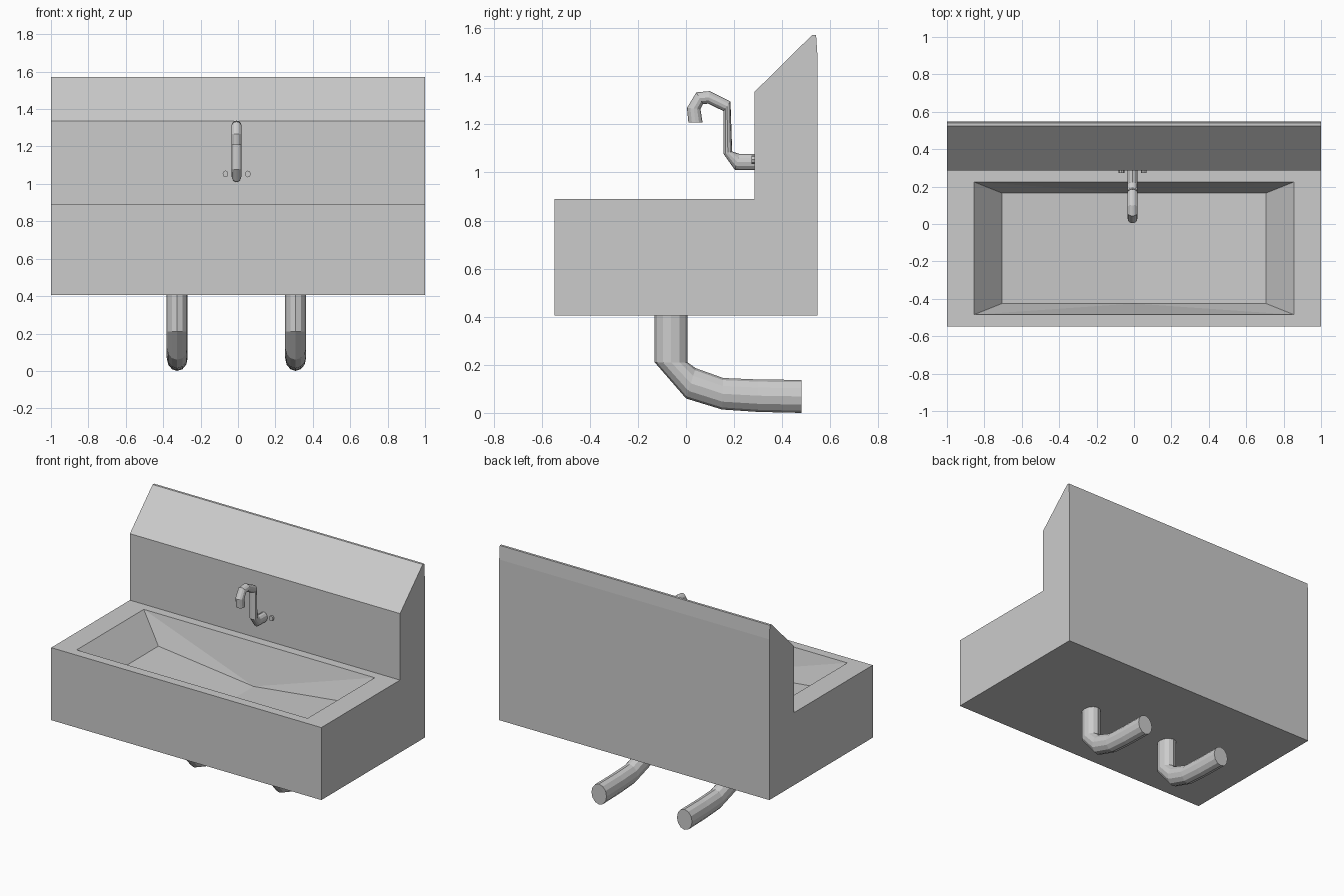
import bpy, bmesh, math
from mathutils import Vector

if "Cube" in bpy.data.objects:
    bpy.data.objects.remove(bpy.data.objects["Cube"], do_unlink=True)

# One plain grey for everything
grey = bpy.data.materials.new("light_grey")
grey.use_nodes = True
grey.diffuse_color = (0.6, 0.6, 0.6, 1)
grey.node_tree.nodes["Principled BSDF"].inputs["Base Color"].default_value = (0.6, 0.6, 0.6, 1)


def finish(name, bm):
    bmesh.ops.recalc_face_normals(bm, faces=bm.faces)
    mesh = bpy.data.meshes.new(name)
    bm.to_mesh(mesh)
    bm.free()
    mesh.materials.append(grey)
    obj = bpy.data.objects.new(name, mesh)
    bpy.context.collection.objects.link(obj)
    return obj


def tube(name, x, x_radius, rings, sides=12):
    """Bent tube; each ring is its (outer, inner) points in the YZ plane."""
    bm = bmesh.new()
    loops = []
    for outer, inner in rings:
        a, b = Vector((x, *outer)), Vector((x, *inner))
        mid, half = (a + b) / 2, (a - b) / 2
        angles = [math.tau * i / sides for i in range(sides)]
        loops.append([bm.verts.new(mid + half * math.cos(t) + Vector((x_radius * math.sin(t), 0, 0)))
                      for t in angles])
    for low, high in zip(loops, loops[1:]):
        for i in range(sides):
            j = (i + 1) % sides
            bm.faces.new((low[i], low[j], high[j], high[i]))
    bm.faces.new(loops[0])
    bm.faces.new(loops[-1])
    return finish(name, bm)


# Trough body with sloped splashback, extruded along x
profile = [(-0.547, 0.405), (-0.547, 0.89), (0.285, 0.89), (0.285, 1.335),
           (0.525, 1.572), (0.541, 1.572), (0.547, 1.48), (0.547, 0.405)]
bm = bmesh.new()
side = bm.faces.new([bm.verts.new((-1, y, z)) for y, z in profile])
extruded = bmesh.ops.extrude_face_region(bm, geom=[side])["geom"]
bmesh.ops.translate(bm, vec=(2, 0, 0), verts=[v for v in extruded if isinstance(v, bmesh.types.BMVert)])
bmesh.ops.recalc_face_normals(bm, faces=bm.faces)


def fit(face, half_x, front, back, z):
    mid = face.calc_center_median()
    for v in face.verts:
        v.co = (math.copysign(half_x, v.co.x), front if v.co.y < mid.y else back, z)


# Sunken basin: rim opening, sloping walls, floor falling to the middle
bm.faces.ensure_lookup_table()
deck = next(f for f in bm.faces if f.normal.z > 0.9 and abs(f.calc_center_median().z - 0.89) < 0.01)
bmesh.ops.inset_individual(bm, faces=[deck], thickness=0.06)
fit(deck, 0.855, -0.485, 0.225, 0.89)
bmesh.ops.inset_individual(bm, faces=[deck], thickness=0.06)
fit(deck, 0.705, -0.425, 0.165, 0.707)
cut = bmesh.ops.bisect_plane(bm, geom=[deck, *deck.edges, *deck.verts], dist=0.0001,
                             plane_co=(0, 0, 0), plane_no=(1, 0, 0))["geom_cut"]
middle = [v for v in cut if isinstance(v, bmesh.types.BMVert)]
for v in middle:
    v.co.z = 0.626
bmesh.ops.triangulate(bm, faces=list({f for v in middle for f in v.link_faces if len(f.verts) > 4}))
finish("trough_sink", bm)

# Two drain pipes sweeping to the back
drain = [((-0.13, 0.41), (0.007, 0.41)), ((-0.13, 0.21), (0.007, 0.21)),
         ((0.0, 0.06), (0.04, 0.186)), ((0.15, 0.014), (0.155, 0.145)),
         ((0.3, 0.004), (0.3, 0.139)), ((0.48, 0.0), (0.48, 0.137))]
tube("right_drain_pipe", -0.325, 0.056, drain)
tube("left_drain_pipe", 0.308, 0.056, drain)

# Gooseneck tap
spout = [((0.286, 1.01), (0.286, 1.077)), ((0.203, 1.011), (0.222, 1.077)),
         ((0.156, 1.077), (0.192, 1.087)), ((0.185, 1.295), (0.156, 1.255)),
         ((0.098, 1.338), (0.093, 1.286)), ((0.043, 1.333), (0.071, 1.284)),
         ((0.004, 1.268), (0.06, 1.264)), ((0.01, 1.207), (0.069, 1.207))]
# The hook turns the other way, so its ring sides are swapped from the riser up
spout = spout[:3] + [(b, a) for a, b in spout[3:]]
tube("tap_spout", -0.008, 0.027, spout)

# Small flared tap knobs on the splashback
for name, x in (("right_tap_knob", -0.067), ("left_tap_knob", 0.053)):
    tube(name, x, 0.015, [((0.286, 1.035), (0.286, 1.071)), ((0.272, 1.035), (0.272, 1.071))], 8)
